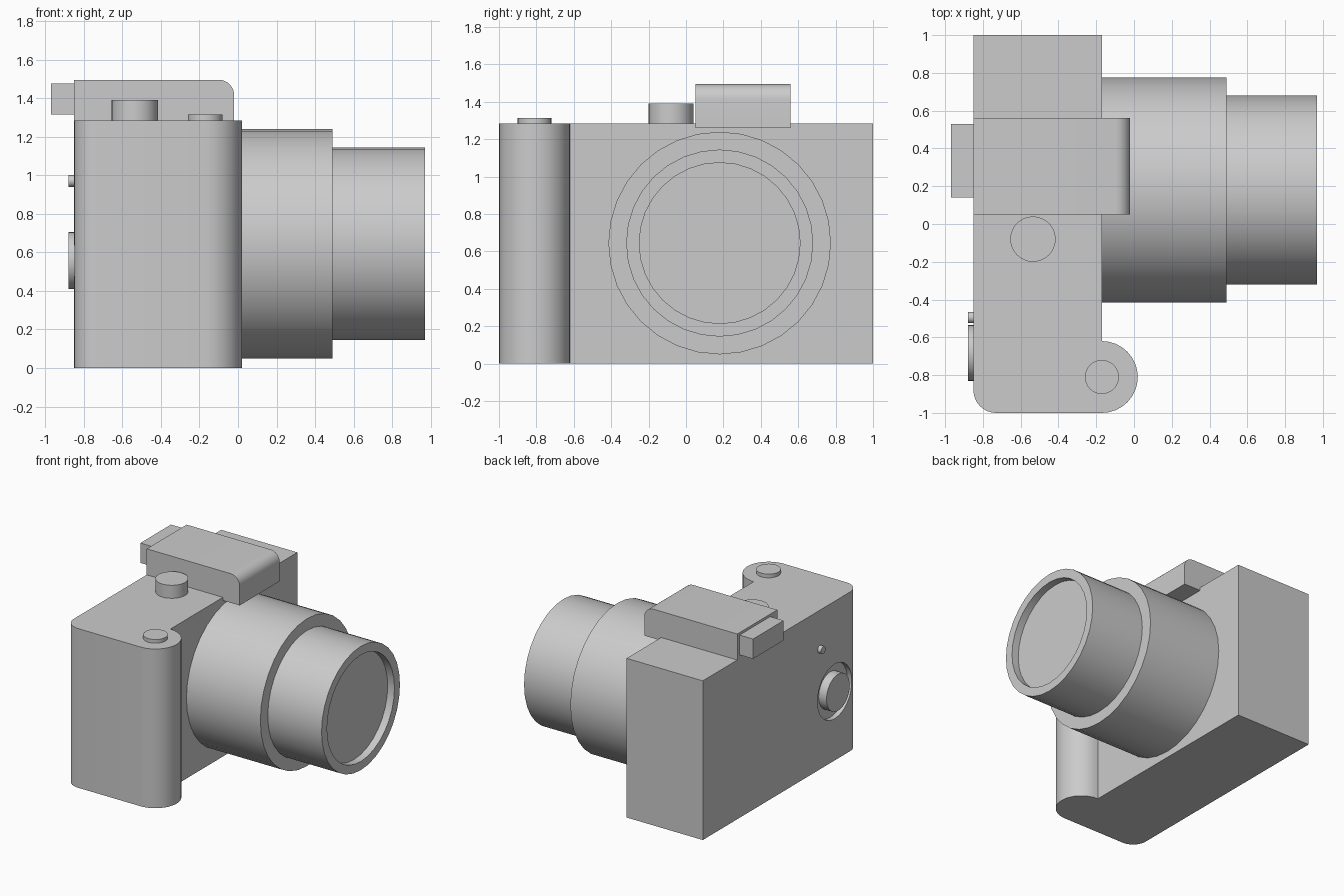
import bpy, bmesh
from math import pi, sin, cos, radians
from mathutils import Matrix, Vector

cube = bpy.data.objects.get("Cube")
if cube:
    bpy.data.objects.remove(cube, do_unlink=True)

grey = bpy.data.materials.new("plain grey")
grey.use_nodes = True
colour = (0.6, 0.6, 0.6, 1)
grey.diffuse_color = colour
grey.node_tree.nodes["Principled BSDF"].inputs["Base Color"].default_value = colour


def finish(name, bm):
    bmesh.ops.remove_doubles(bm, verts=bm.verts, dist=1e-5)
    bmesh.ops.recalc_face_normals(bm, faces=bm.faces)
    mesh = bpy.data.meshes.new(name)
    bm.to_mesh(mesh)
    bm.free()
    mesh.materials.append(grey)
    obj = bpy.data.objects.new(name, mesh)
    bpy.context.collection.objects.link(obj)
    return obj


def smooth(obj):
    bpy.ops.object.select_all(action='DESELECT')
    obj.select_set(True)
    bpy.context.view_layer.objects.active = obj
    bpy.ops.object.shade_smooth_by_angle(angle=radians(30))


def arc(cx, cy, r, start, end, n):
    """Points along an arc, angles in degrees."""
    angles = [radians(start + (end - start) * i / n) for i in range(n + 1)]
    return [(cx + r * cos(a), cy + r * sin(a)) for a in angles]


def extrude(name, points, offset):
    """Closed outline of 3D points pushed along an offset."""
    bm = bmesh.new()
    face = bm.faces.new([bm.verts.new(p) for p in points])
    ext = bmesh.ops.extrude_face_region(bm, geom=[face], use_keep_orig=True)
    moved = [v for v in ext["geom"] if isinstance(v, bmesh.types.BMVert)]
    bmesh.ops.translate(bm, verts=moved, vec=offset)
    return finish(name, bm)


def lathe(name, profile, origin, along_x=False, steps=32):
    """Spin (distance, radius) points about a z or x axis through origin."""
    bm = bmesh.new()
    verts = [bm.verts.new((r, 0, d)) for d, r in profile]
    edges = [bm.edges.new(pair) for pair in zip(verts, verts[1:])]
    bmesh.ops.spin(bm, geom=verts + edges, cent=(0, 0, 0), axis=(0, 0, 1),
                   angle=2 * pi, steps=steps, use_merge=True)
    turn = Matrix.Rotation(pi / 2, 4, 'Y') if along_x else Matrix()
    bm.transform(Matrix.Translation(Vector(origin)) @ turn)
    return finish(name, bm)


def disc(name, origin, radius, length, along_x=False):
    profile = [(0, 0), (0, radius), (length, radius), (length, 0)]
    return lathe(name, profile, origin, along_x)


# Body with a rounded hand grip at the front and a rounded rear corner
outline = [(-0.85, 1), (-0.17, 1), (-0.17, -0.62)]
outline += arc(-0.17, -0.81, 0.19, 90, -90, 16)[1:]
outline += arc(-0.73, -0.88, 0.12, -90, -180, 8)
body = extrude("body", [(x, y, 0) for x, y in outline], (0, 0, 1.285))

# Round recess for the rear control pad
cutter = disc("recess_cutter", (-1, -0.683, 0.557), 0.22, 0.19, True)
cutter.hide_render = True
cut = body.modifiers.new("recess", 'BOOLEAN')
cut.operation = 'DIFFERENCE'
cut.solver = 'EXACT'
cut.object = cutter
bpy.context.view_layer.objects.active = body
bpy.ops.object.modifier_apply(modifier=cut.name)
bpy.data.objects.remove(cutter, do_unlink=True)
smooth(body)

# Lens barrels, the outer one with a recessed glass
lens_centre = (0, 0.18, 0.645)
smooth(lathe("rear_lens_barrel",
             [(-0.2, 0), (-0.2, 0.595), (0.49, 0.595), (0.49, 0)],
             lens_centre, True))
smooth(lathe("front_lens_barrel",
             [(0.45, 0), (0.45, 0.5), (0.97, 0.5), (0.97, 0.43), (0.91, 0.43), (0.91, 0)],
             lens_centre, True))

# Viewfinder housing that overhangs the lens, rounded at its top front edge
side = [(-0.85, 1.26), (-0.02, 1.26)] + arc(-0.1, 1.415, 0.08, 0, 90, 8) + [(-0.85, 1.495)]
smooth(extrude("viewfinder_housing", [(x, 0.05, z) for x, z in side], (0, 0.51, 0)))

# Eyepiece at the back of the housing
eye = [(-0.97, 1.315), (-0.84, 1.315), (-0.84, 1.475), (-0.97, 1.475)]
extrude("eyepiece", [(x, 0.14, z) for x, z in eye], (0, 0.39, 0))

# Controls on the top and back
smooth(disc("mode_dial", (-0.535, -0.08, 1.27), 0.12, 0.12))
smooth(disc("shutter_button", (-0.17, -0.81, 1.27), 0.09, 0.045))
smooth(disc("control_pad", (-0.88, -0.683, 0.557), 0.148, 0.08, True))
smooth(disc("rear_button", (-0.88, -0.495, 0.97), 0.03, 0.05, True))
